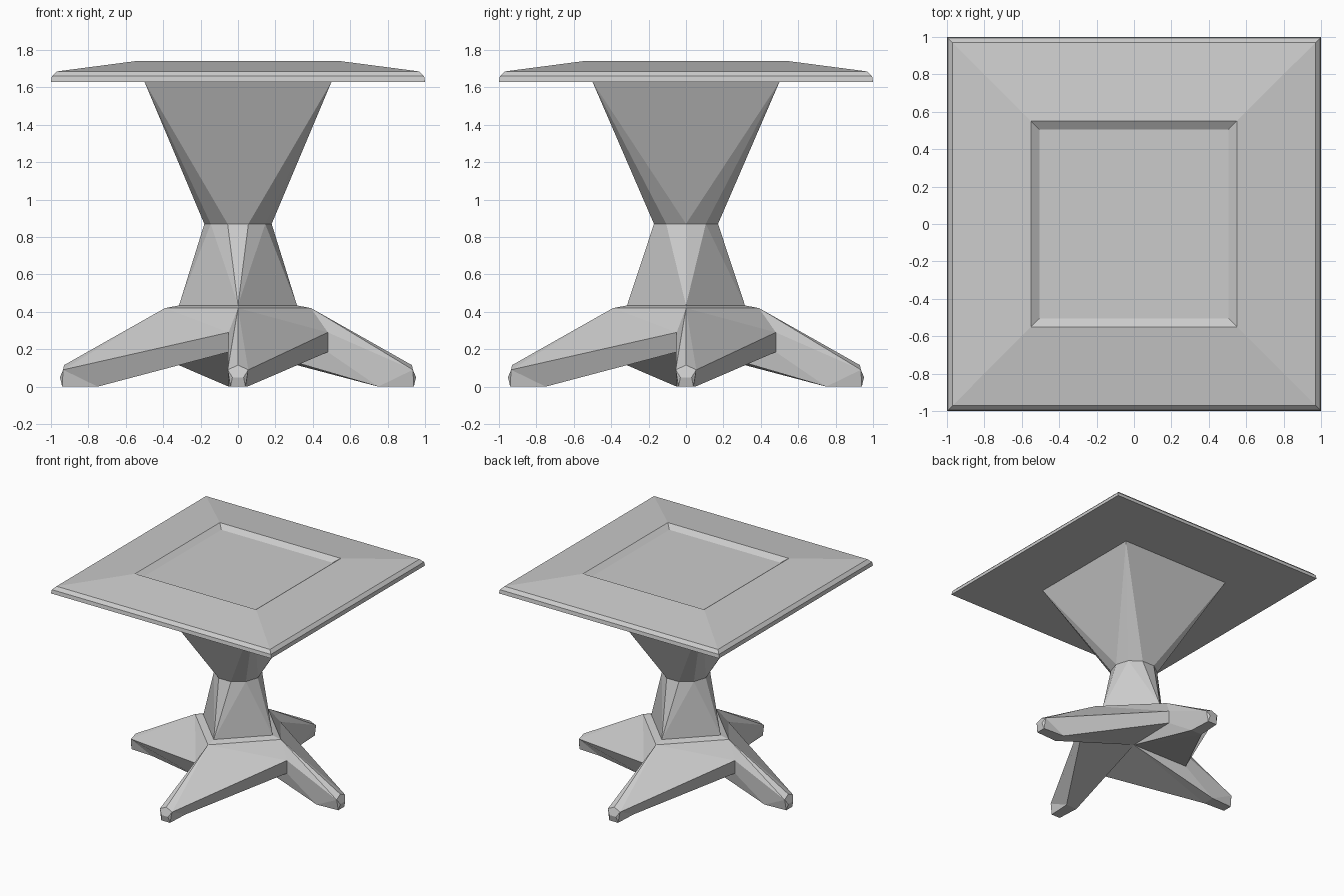
import bpy, bmesh
from math import cos, sin, pi, radians
from mathutils import Matrix, Vector

if "Cube" in bpy.data.objects:
    bpy.data.objects.remove(bpy.data.objects["Cube"])


def finish(bm, name):
    bmesh.ops.remove_doubles(bm, verts=bm.verts, dist=1e-4)
    bmesh.ops.recalc_face_normals(bm, faces=bm.faces)
    me = bpy.data.meshes.new(name)
    bm.to_mesh(me)
    bm.free()
    ob = bpy.data.objects.new(name, me)
    bpy.context.collection.objects.link(ob)
    return ob


def ring(n, r, z, turn=0):
    return [Vector((r * cos(turn + 2 * pi * i / n), r * sin(turn + 2 * pi * i / n), z))
            for i in range(n)]


def square(half, z):
    return ring(4, half * 2 ** 0.5, z, pi / 4)


def hull(name, points):
    bm = bmesh.new()
    for p in points:
        bm.verts.new(p)
    bmesh.ops.convex_hull(bm, input=bm.verts)
    return finish(bm, name)


# Table top: stacked square rings with rounded rim and shallow recess
bm = bmesh.new()
profile = [(1, 1.63), (0.995, 1.66), (0.97, 1.685), (0.55, 1.74), (0.505, 1.71)]
rings = [[bm.verts.new(p) for p in square(h, z)] for h, z in profile]
for a, b in zip(rings, rings[1:]):
    for i in range(4):
        j = (i + 1) % 4
        bm.faces.new((a[i], a[j], b[j], b[i]))
bm.faces.new(rings[0])
bm.faces.new(rings[-1])
finish(bm, "table_top")

# Pedestal: square top to ten-sided waist, then waist to diamond foot
waist = ring(10, 0.18, 0.87)
hull("upper_pedestal", square(0.5, 1.63) + waist)
hull("lower_pedestal", waist + ring(4, 0.315, 0.435))

# Base: one pinwheel leg along +x, repeated four times
P = {
    "D": (0.31, 0, 0.435), "R": (0.39, 0, 0.42), "T": (0.93, 0, 0.115),
    "SL": (0.935, -0.055, 0.09), "SR": (0.935, 0.055, 0.09),
    "NL": (0.952, -0.03, 0.05), "NR": (0.952, 0.03, 0.05),
    "BL": (0.94, -0.04, 0), "BR": (0.94, 0.04, 0),
    "EL": (0.75, -0.05, 0), "ER": (0.75, 0.05, 0),
    "C": (0.48, -0.05, 0.29), "K": (0.48, -0.05, 0.185),
    "O": (0, 0, 0.22), "Q": (0, 0, 0.435),
}
for key in "DRCK":  # same points on the next leg
    x, y, z = P[key]
    P[key + "2"] = (-y, x, z)
faces = [
    "Q D D2", "D R R2 D2",                                  # crown
    "R T SR", "R SR C2", "R C2 R2", "R C SL", "R SL T",     # upper slopes
    "SR BR ER", "SR ER K2 C2", "SL C K EL", "SL EL BL",     # side walls
    "T SL NL NR SR", "NL BL BR NR", "SL BL NL", "SR NR BR",  # toe
    "BL EL ER BR", "O ER EL", "O EL K", "O K2 ER",          # underside
]
bm = bmesh.new()
for k in range(4):
    rot = Matrix.Rotation(radians(90 * k), 3, 'Z')
    v = {n: bm.verts.new(rot @ Vector(p)) for n, p in P.items()}
    for f in faces:
        bm.faces.new([v[n] for n in f.split()])
finish(bm, "four_legged_base")
